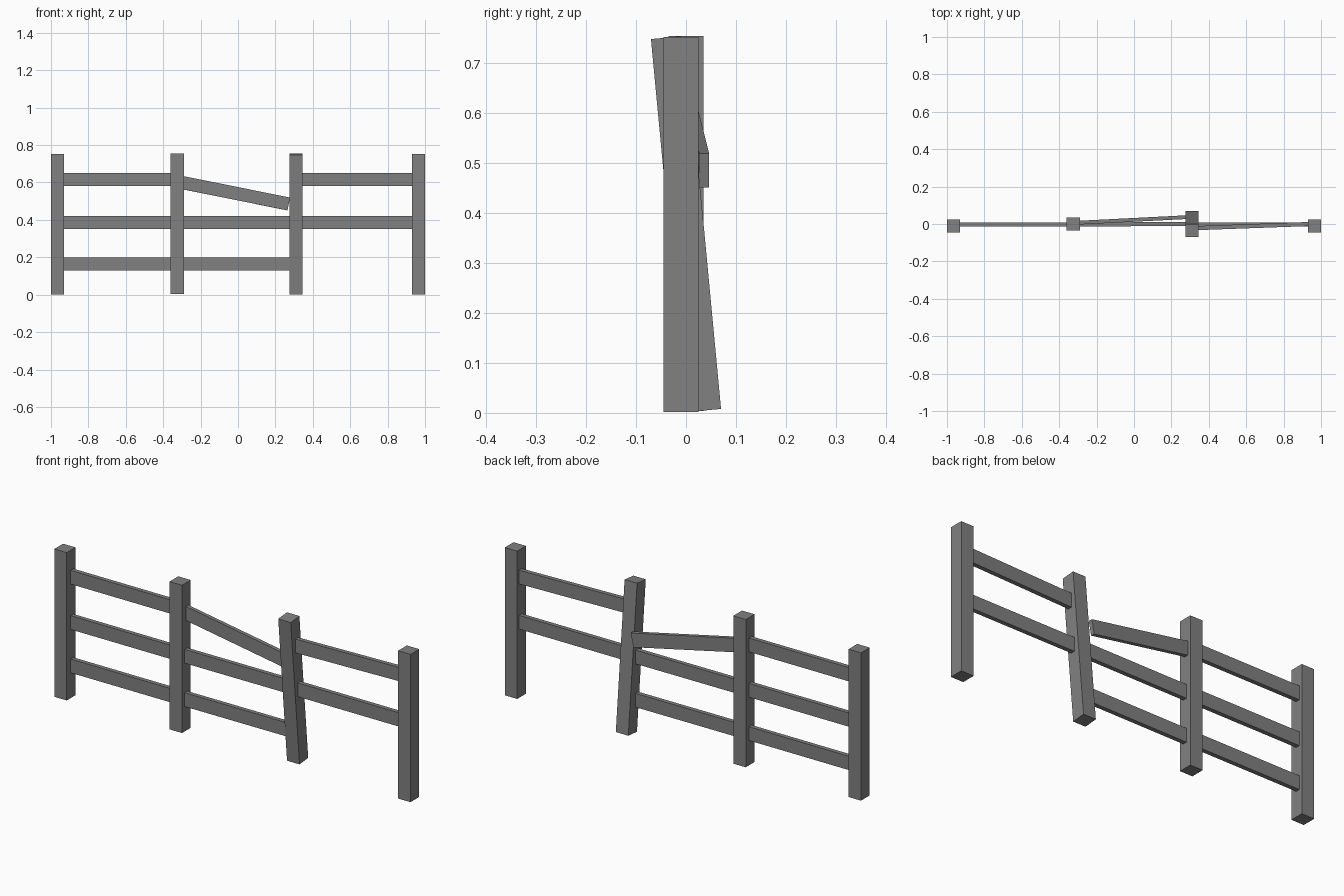
import bpy, bmesh, math
from mathutils import Matrix, Vector

if "Cube" in bpy.data.objects:
    bpy.data.objects.remove(bpy.data.objects["Cube"])

wood = bpy.data.materials.new("grey_wood")
wood.diffuse_color = (0.22, 0.22, 0.22, 1)
wood.use_nodes = True
wood.node_tree.nodes["Principled BSDF"].inputs["Base Color"].default_value = wood.diffuse_color


def box(name, size, matrix):
    bm = bmesh.new()
    bmesh.ops.create_cube(bm, size=1, matrix=matrix @ Matrix.Diagonal((*size, 1)))
    mesh = bpy.data.meshes.new(name)
    bm.to_mesh(mesh)
    bm.free()
    mesh.materials.append(wood)
    obj = bpy.data.objects.new(name, mesh)
    bpy.context.collection.objects.link(obj)


def post(name, x, y, z, lean=0.0):
    box(name, (0.07, 0.07, 0.75),
        Matrix.Translation((x, y, z)) @ Matrix.Rotation(lean, 4, 'X'))


def rail(name, start, end, thick=0.022):
    # plank between two centre points, broad side kept upright
    a, b = Vector(start), Vector(end)
    d = (b - a).normalized()
    side = Vector((0, 0, 1)).cross(d).normalized()
    rot = Matrix((d, side, d.cross(side))).transposed().to_4x4()
    box(name, ((b - a).length, thick, 0.07), Matrix.Translation((a + b) / 2) @ rot)


# Posts, the third one leaning forward
post("left_end_post", -0.965, -0.01, 0.377)
post("upright_post", -0.325, 0.0, 0.379)
post("leaning_post", 0.31, 0.0, 0.378, math.radians(5.4))
post("right_end_post", 0.965, -0.01, 0.377)

# Left bay: three level rails
for n, z in enumerate((0.165, 0.385, 0.615)):
    rail(f"left_rail_{n}", (-0.94, -0.002, z), (-0.35, -0.002, z))

# Middle bay: two level rails and a loose, sagging one behind the leaning post
for n, z in enumerate((0.165, 0.385)):
    rail(f"middle_rail_{n}", (-0.30, -0.002, z), (0.285, 0.0, z))
rail("sagging_rail", (-0.30, 0.007, 0.600), (0.271, 0.036, 0.485), 0.02)

# Right bay: lower rail missing, top rail follows the lean
rail("right_rail_middle", (0.335, -0.002, 0.385), (0.94, -0.002, 0.385))
rail("right_rail_top", (0.335, -0.022, 0.615), (0.94, 0.0, 0.615))
